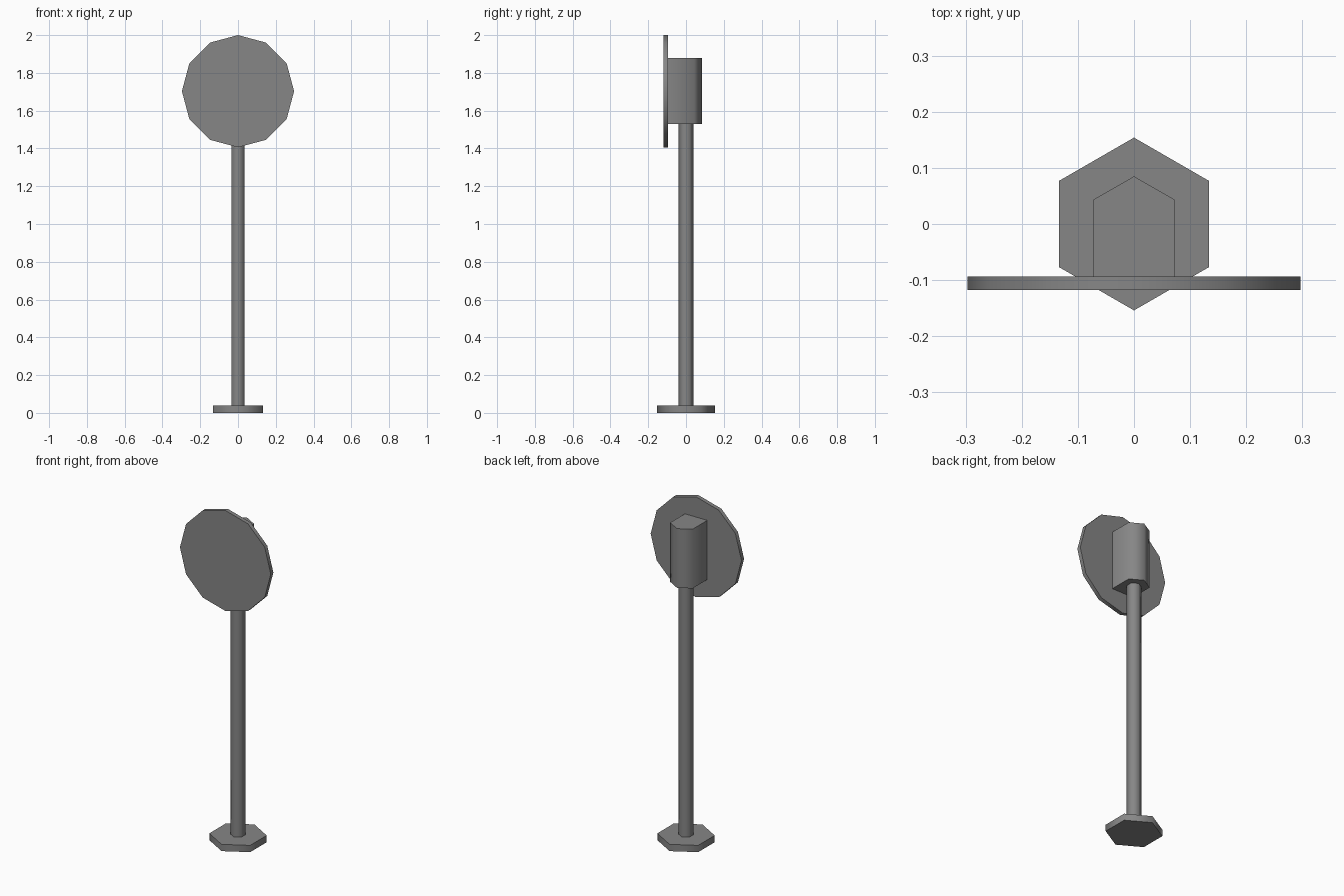
import bpy
import bmesh
from math import radians, sin, cos, tau
from mathutils import Matrix, Vector

cube = bpy.data.objects.get("Cube")
if cube:
    bpy.data.objects.remove(cube, do_unlink=True)

grey = bpy.data.materials.new("grey metal")
grey.use_nodes = True
GREY = (0.24, 0.24, 0.24, 1)
grey.diffuse_color = GREY
grey.node_tree.nodes["Principled BSDF"].inputs["Base Color"].default_value = GREY


def ring(sides, radius):
    """Polygon outline with one corner pointing along +y."""
    return [(radius * sin(-tau * i / sides), radius * cos(tau * i / sides))
            for i in range(sides)]


def prism(name, outline, low, high, turn=Matrix()):
    """Extrude a flat outline from low to high, then turn it into place."""
    bm = bmesh.new()
    face = bm.faces.new([bm.verts.new((x, y, low)) for x, y in outline])
    grown = bmesh.ops.extrude_face_region(bm, geom=[face])["geom"]
    top = [g for g in grown if isinstance(g, bmesh.types.BMVert)]
    bmesh.ops.translate(bm, verts=top, vec=Vector((0, 0, high - low)))
    bmesh.ops.transform(bm, matrix=turn, verts=bm.verts)
    bmesh.ops.recalc_face_normals(bm, faces=bm.faces)
    mesh = bpy.data.meshes.new(name)
    bm.to_mesh(mesh)
    bm.free()
    mesh.materials.append(grey)
    obj = bpy.data.objects.new(name, mesh)
    bpy.context.collection.objects.link(obj)
    # Rounded sides, crisp rims
    bpy.ops.object.select_all(action='DESELECT')
    obj.select_set(True)
    bpy.context.view_layer.objects.active = obj
    bpy.ops.object.shade_smooth_by_angle(angle=radians(65))
    return obj


# Foot and post
prism("base_plate", ring(6, 0.154), 0, 0.04)
prism("post", ring(6, 0.04), 0.04, 1.53)

# Housing behind the sign: pointed back, flat front
housing = [(0, 0.085), (-0.073, 0.043), (-0.073, -0.095),
           (0.073, -0.095), (0.073, 0.043)]
prism("housing", housing, 1.53, 1.88)

# Round sign panel, stood upright facing the front
upright = Matrix.Translation((0, 0, 1.703)) @ Matrix.Rotation(radians(90), 4, 'X')
prism("sign_disc", ring(12, 0.297), 0.094, 0.118, upright)
